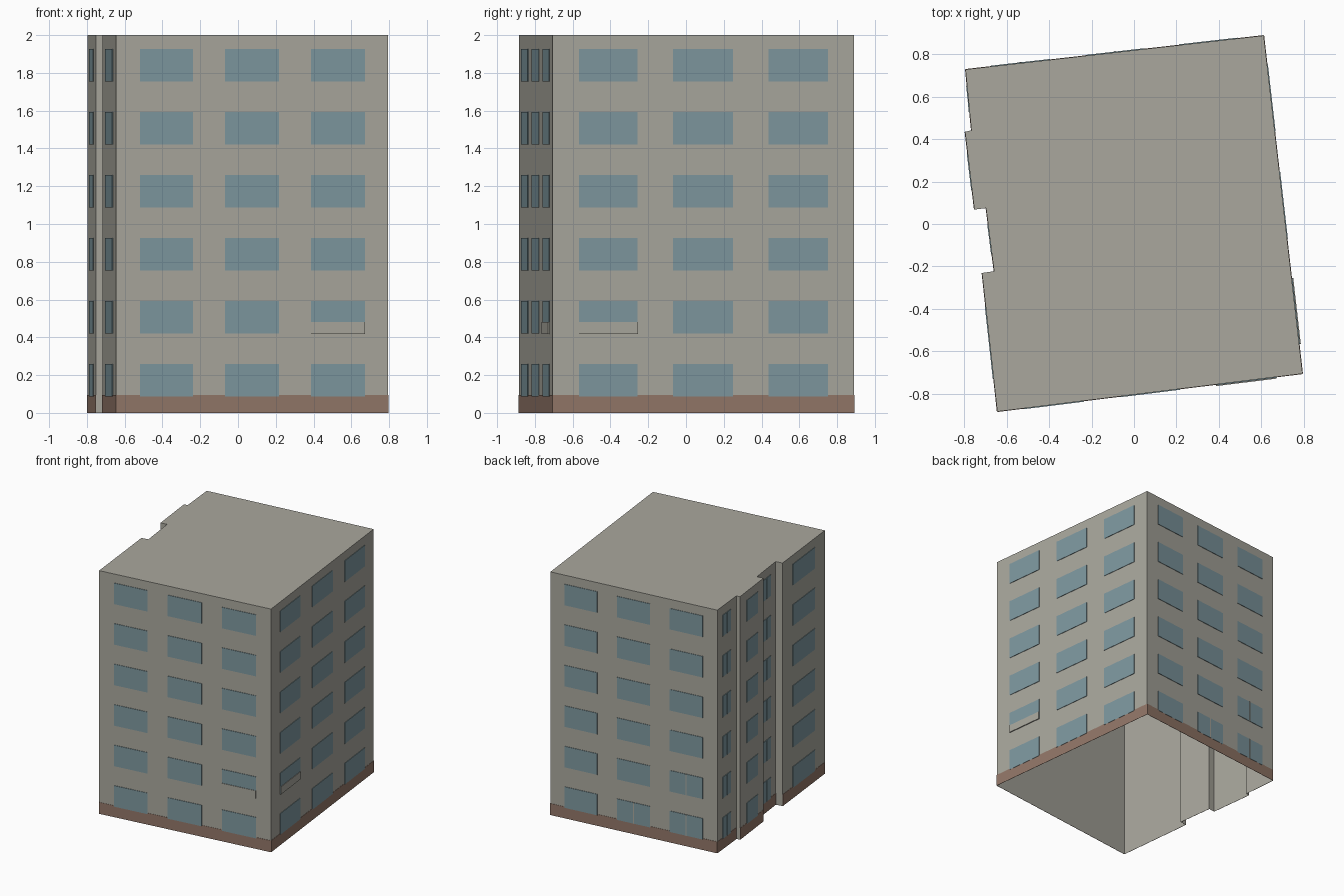
import bpy, bmesh
from mathutils import Vector

cube = bpy.data.objects.get("Cube")
if cube:
    bpy.data.objects.remove(cube, do_unlink=True)


def material(name, rgb):
    m = bpy.data.materials.new(name)
    m.use_nodes = True
    m.diffuse_color = (*rgb, 1)
    m.node_tree.nodes["Principled BSDF"].inputs["Base Color"].default_value = (*rgb, 1)
    return m


CONCRETE = material("warm grey concrete", (0.40, 0.39, 0.34))
PLINTH = material("brown plinth", (0.29, 0.185, 0.14))
GLASS = material("blue grey glass", (0.21, 0.315, 0.35))


def add_object(name, bm, mat):
    mesh = bpy.data.meshes.new(name)
    bm.to_mesh(mesh)
    bm.free()
    mesh.materials.append(mat)
    ob = bpy.data.objects.new(name, mesh)
    bpy.context.collection.objects.link(ob)


def plate(bm, wall, u0, u1, z0, z1, depth):
    """Thin plate on a wall, between the fractions u0 and u1 of its length."""
    p, q = wall
    d = q - p
    out = Vector((d.y, -d.x)).normalized() * depth
    a, b = p + d * u0, p + d * u1
    ring = [(a, z0), (b, z0), (b, z1), (a, z1)]
    back = [bm.verts.new((v.x, v.y, z)) for v, z in ring]
    front = [bm.verts.new((v.x + out.x, v.y + out.y, z)) for v, z in ring]
    bm.faces.new(front)
    for i in range(4):
        j = (i + 1) % 4
        bm.faces.new((back[i], back[j], front[j], front[i]))


# Footprint, counter-clockwise from the front right-hand corner
HEIGHT = 2.0
corners = [Vector(c) for c in (
    (-0.645, -0.885), (0.795, -0.706), (0.612, 0.889), (-0.795, 0.729),
    (-0.767, 0.442), (-0.797, 0.435), (-0.753, 0.068), (-0.698, 0.075),
    (-0.660, -0.223), (-0.717, -0.231))]
walls = [(c, corners[(i + 1) % len(corners)]) for i, c in enumerate(corners)]

# Shell with a flat roof, open underneath
bm = bmesh.new()
low = [bm.verts.new((c.x, c.y, 0)) for c in corners]
high = [bm.verts.new((c.x, c.y, HEIGHT)) for c in corners]
bm.faces.new(high)
for i in range(len(corners)):
    j = (i + 1) % len(corners)
    bm.faces.new((low[i], low[j], high[j], high[i]))
add_object("building_shell", bm, CONCRETE)

# Window columns as fractions of each wall; the short return walls have none
WIDE = [(0.087, 0.282), (0.40, 0.598), (0.716, 0.914)]
facades = {
    "front": (walls[0], WIDE),
    "left": (walls[1], WIDE),
    "back": (walls[2], WIDE),
    "right_rear_bay": (walls[3], [(0.27, 0.49), (0.51, 0.71)]),
    "right_pier": (walls[5], [(0.28, 0.75)]),
    "right_recess": (walls[7], [(0.27, 0.49), (0.51, 0.73)]),
    "right_front_bay": (walls[9], [(0.24, 0.76)]),
}
FLOORS, PITCH, SILL, WINDOW_HEIGHT = 6, 1 / 3, 0.087, 0.173

for name, (wall, columns) in facades.items():
    bm = bmesh.new()
    plate(bm, wall, 0, 1, 0, 0.095, 0.002)
    add_object(name + "_plinth", bm, PLINTH)

    bm = bmesh.new()
    for floor in range(FLOORS):
        z = SILL + floor * PITCH
        for u0, u1 in columns:
            plate(bm, wall, u0, u1, z, z + WINDOW_HEIGHT, 0.004)
    add_object(name + "_windows", bm, GLASS)

# Spandrel panels over the lower part of two windows
sill = SILL + PITCH
for name, column in (("front", WIDE[2]), ("left", WIDE[0])):
    bm = bmesh.new()
    plate(bm, facades[name][0], *column, sill - 0.002, sill + 0.06, 0.008)
    add_object(name + "_spandrel_panel", bm, CONCRETE)

# Slim mullions on the lower back windows
bm = bmesh.new()
for column, floor in ((1, 0), (2, 0), (2, 1)):
    mid = sum(WIDE[column]) / 2
    z = SILL + floor * PITCH
    plate(bm, walls[2], mid - 0.003, mid + 0.003, z, z + WINDOW_HEIGHT, 0.006)
add_object("back_mullions", bm, CONCRETE)
